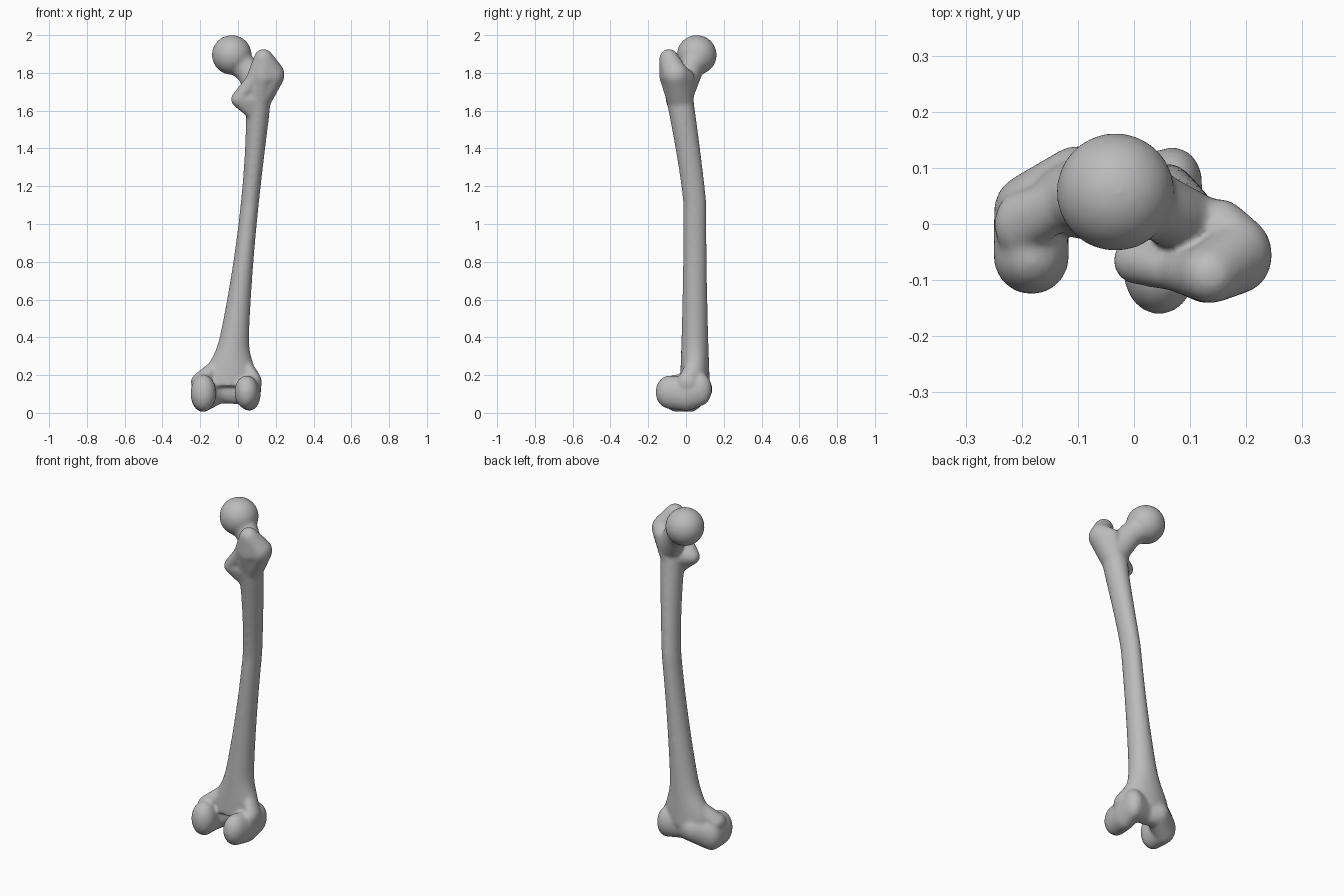
import bpy
import bmesh
import math
from mathutils import Vector

default_cube = bpy.data.objects.get("Cube")
if default_cube:
    bpy.data.objects.remove(default_cube, do_unlink=True)

bone_grey = bpy.data.materials.new("bone grey")
bone_grey.use_nodes = True
colour = (.5, .5, .5, 1)
bone_grey.diffuse_color = colour
shader = bone_grey.node_tree.nodes["Principled BSDF"]
shader.inputs["Base Color"].default_value = colour

bm = bmesh.new()


def blob(x, y, z, size, deep=1, tall=1, count=200):
    """Evenly spread points on an ellipsoid."""
    points = []
    golden_angle = math.pi * (3 - math.sqrt(5))
    for index in range(count):
        height = 1 - (2 * index + 1) / count
        radius = math.sqrt(1 - height * height)
        angle = index * golden_angle
        offset = Vector((radius * math.cos(angle), radius * math.sin(angle) * deep, height * tall))
        points.append(Vector((x, y, z)) + offset * size)
    return points


def hull(*blobs):
    """Skin a group of ellipsoids with one convex surface."""
    verts = [bm.verts.new(point) for points in blobs for point in points]
    result = bmesh.ops.convex_hull(bm, input=verts)
    inside = set(result["geom_interior"]) | set(result["geom_unused"])
    loose = [item for item in inside if isinstance(item, bmesh.types.BMVert)]
    bmesh.ops.delete(bm, geom=loose, context='VERTS')


def chain(*blobs):
    """Hull each neighbouring pair."""
    for first, second in zip(blobs, blobs[1:]):
        hull(first, second)


def shaft_ring(z, sides=32):
    """Oval section of the bowed shaft, flared towards the knee."""
    below_top = max(0, 1.6 - z)
    bow = max(0, z - 1.1) ** 1.2
    taper = (z - 1.1) ** 2
    flare = math.exp(-((z - .2) / .1) ** 2)
    centre = Vector((.105 - .1 * below_top ** 1.2, .047 - .16 * bow, z))
    half_width = .048 + .06 * taper + .04 * flare
    half_depth = .061 + .02 * taper + .01 * bow
    ring = []
    for side in range(sides):
        angle = math.tau * side / sides
        offset = Vector((half_width * math.cos(angle), half_depth * math.sin(angle), 0))
        ring.append(bm.verts.new(centre + offset))
    return ring


def build_shaft(bottom, top, steps):
    rings = [shaft_ring(bottom + (top - bottom) * step / steps) for step in range(steps + 1)]
    for lower, upper in zip(rings, rings[1:]):
        for side in range(len(lower)):
            before = side - 1
            bm.faces.new((lower[before], lower[side], upper[side], upper[before]))
    bm.faces.new(rings[0][::-1])
    bm.faces.new(rings[-1])


build_shaft(bottom=.14, top=1.72, steps=50)

# Ball head and neck
hull(blob(x=-.033, y=.057, z=1.895, size=.106))
neck_inner = blob(x=-.01, y=.05, z=1.87, size=.075)
neck_middle = blob(x=.045, y=.03, z=1.82, size=.06, tall=1.25)
neck_outer = blob(x=.1, y=0, z=1.735, size=.07, deep=.8, tall=1.2)
chain(neck_inner, neck_middle, neck_outer)

# Greater trochanter
trochanter_tip = blob(x=.135, y=-.09, z=1.875, size=.052)
trochanter_back = blob(x=.13, y=-.09, z=1.78, size=.052)
trochanter_side = blob(x=.19, y=-.055, z=1.79, size=.057, deep=1.2, tall=1.2)
trochanter_front = blob(x=.155, y=0, z=1.775, size=.045)
trochanter_base = blob(x=.115, y=-.03, z=1.66, size=.06, deep=1.2, tall=1.2)
hull(trochanter_tip, trochanter_side, trochanter_back)
hull(trochanter_side, trochanter_base, trochanter_front)
hull(trochanter_back, trochanter_base)

# Crest running down to the lesser trochanter
crest = blob(x=.075, y=-.085, z=1.76, size=.036)
lesser_trochanter = blob(x=.005, y=-.065, z=1.66, size=.043)
lesser_root = blob(x=.08, y=-.05, z=1.58, size=.03)
chain(trochanter_tip, crest, lesser_trochanter)
hull(lesser_trochanter, lesser_root, trochanter_base)

# Medial condyle, curving round to the kneecap groove
medial_back = blob(x=-.183, y=-.058, z=.105, size=.068, tall=1.45)
medial_middle = blob(x=-.185, y=.025, z=.095, size=.065, tall=1.4)
medial_front = blob(x=-.1, y=.075, z=.125, size=.065, tall=1.15)
medial_bump = blob(x=-.205, y=0, z=.165, size=.045, deep=1.3)
medial_root = blob(x=-.12, y=.04, z=.24, size=.04)
chain(medial_back, medial_middle, medial_front)
hull(medial_bump, medial_root)

# Lateral condyle
lateral_back = blob(x=.045, y=-.085, z=.11, size=.064, deep=1.2, tall=1.4)
lateral_middle = blob(x=.06, y=0, z=.1, size=.06, deep=1.3, tall=1.5)
lateral_front = blob(x=.07, y=.075, z=.125, size=.052, deep=1.2, tall=1.7)
lateral_bump = blob(x=.09, y=.01, z=.16, size=.037, deep=1.6, tall=1.5)
lateral_root = blob(x=.05, y=.04, z=.25, size=.03, deep=1.5)
chain(lateral_back, lateral_middle, lateral_front)
hull(lateral_bump, lateral_root)

# Kneecap groove bridging the condyles
groove = blob(x=-.025, y=.06, z=.125, size=.052, tall=1.5)
chain(medial_front, groove, lateral_front)

bmesh.ops.recalc_face_normals(bm, faces=bm.faces[:])
mesh = bpy.data.meshes.new("thigh_bone")
bm.to_mesh(mesh)
bm.free()
mesh.materials.append(bone_grey)
bone = bpy.data.objects.new("thigh_bone", mesh)
bpy.context.collection.objects.link(bone)

# Fuse all parts into one soft skin
fuse = bone.modifiers.new("Fuse", 'REMESH')
fuse.mode = 'VOXEL'
fuse.voxel_size = .008
fuse.use_smooth_shade = True
soften = bone.modifiers.new("Soften", 'SMOOTH')
soften.factor = .5
soften.iterations = 14
